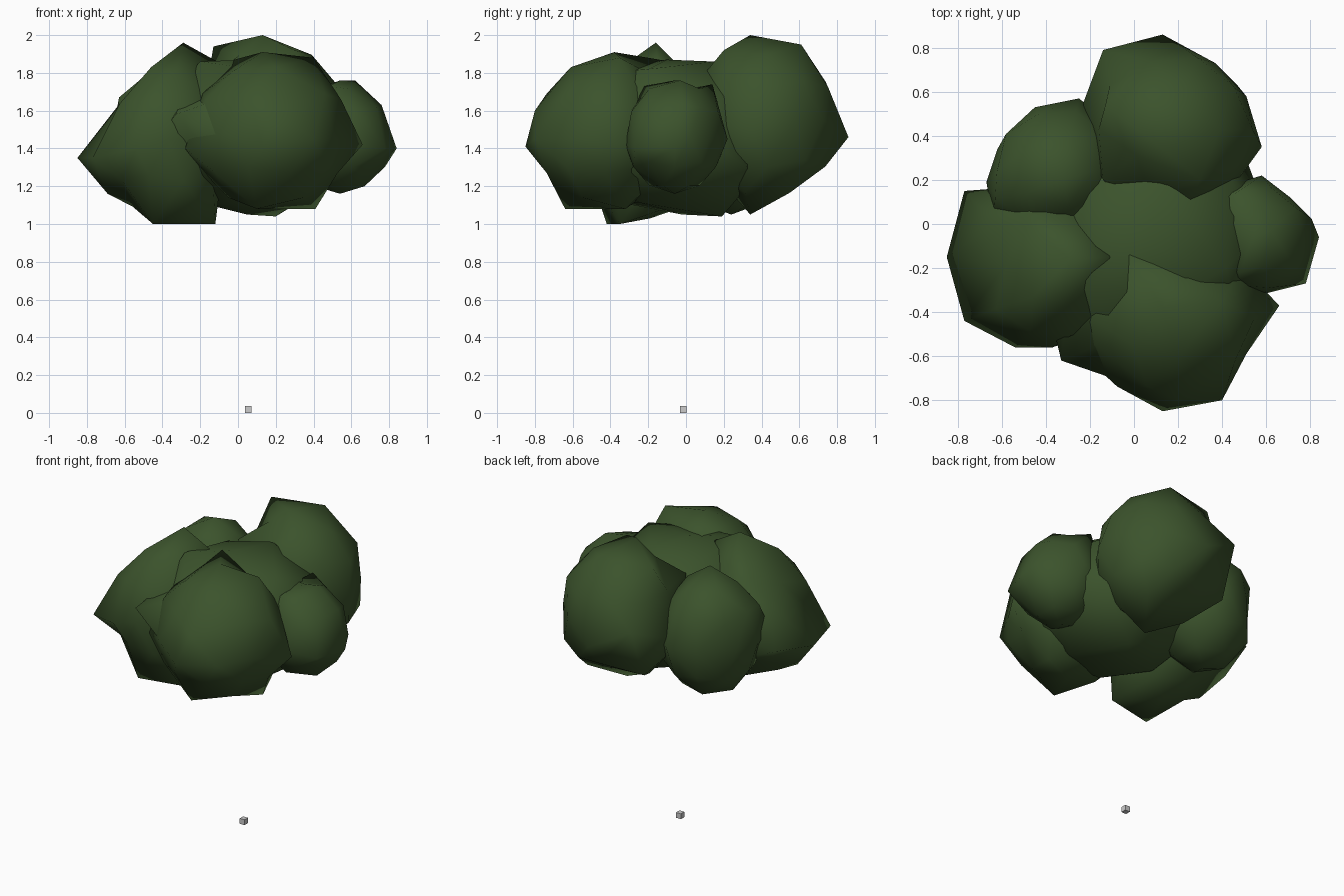
import bpy, bmesh
from mathutils import Vector


def material(name, rgb):
    m = bpy.data.materials.new(name)
    m.diffuse_color = (*rgb, 1)
    return m


LEAF = material("leaf green", (0.044, 0.086, 0.025))
GREY = material("light grey", (0.6, 0.6, 0.6))


def finish(name, bm, mat, smooth):
    bmesh.ops.recalc_face_normals(bm, faces=bm.faces)
    for f in bm.faces:
        f.smooth = smooth
    me = bpy.data.meshes.new(name)
    bm.to_mesh(me)
    bm.free()
    me.materials.append(mat)
    ob = bpy.data.objects.new(name, me)
    bpy.context.collection.objects.link(ob)
    return ob


def clump(name, centre, radii, corners):
    """Low-poly ball whose nearest vertices are pulled out to the given corners."""
    c = Vector(centre)
    bm = bmesh.new()
    bmesh.ops.create_icosphere(bm, subdivisions=2, radius=1)
    free = {v: v.co.normalized() for v in bm.verts}
    for v in bm.verts:
        v.co = c + Vector(a * r for a, r in zip(v.co, radii))
    for p in corners:
        d = Vector((a - b) / r for a, b, r in zip(p, c, radii)).normalized()
        v = max(free, key=lambda k: free[k].dot(d))
        if free[v].dot(d) > 0.85:
            v.co = p
            del free[v]
    return finish(name, bm, LEAF, True)


# Foliage clumps
clump("back_foliage", (0.18, 0.43, 1.53), (0.40, 0.38, 0.43), [
    (0.13, 0.34, 2.0), (0.13, 0.86, 1.46), (0.22, 0.61, 1.95), (-0.13, 0.54, 1.94),
    (-0.14, 0.79, 1.60), (0.37, 0.73, 1.55), (0.51, 0.58, 1.55), (0.58, 0.35, 1.50),
    (0.15, 0.71, 1.29), (0.20, 0.34, 1.05), (0.30, 0.20, 1.92), (-0.23, 0.55, 1.5),
    (0.20, 0.54, 1.19), (0.23, 0.06, 1.75), (-0.15, 0.66, 1.27), (-0.14, 0.20, 1.78)])
clump("front_foliage", (0.17, -0.43, 1.48), (0.42, 0.38, 0.40), [
    (0.13, -0.85, 1.41), (0.40, -0.80, 1.45), (0.66, -0.37, 1.42), (0.51, -0.59, 1.45),
    (0.13, -0.38, 1.91), (0.40, -0.35, 1.88), (0.20, -0.61, 1.83), (0.20, -0.80, 1.60),
    (0.41, -0.32, 1.08), (0.10, -0.64, 1.08), (-0.28, -0.55, 1.40), (-0.17, -0.55, 1.66),
    (-0.02, -0.14, 1.87)])
clump("left_foliage", (-0.38, -0.19, 1.45), (0.34, 0.37, 0.42), [
    (-0.85, -0.15, 1.35), (-0.77, 0.15, 1.40), (-0.77, -0.44, 1.35), (-0.54, -0.56, 1.40),
    (-0.37, -0.56, 1.45), (-0.29, -0.16, 1.96), (-0.46, -0.33, 1.83), (-0.48, 0.00, 1.76),
    (-0.58, -0.18, 1.69), (-0.69, -0.20, 1.16), (-0.45, -0.42, 1.00), (-0.12, -0.35, 1.00),
    (-0.11, -0.15, 1.86)])
clump("back_left_foliage", (-0.35, 0.24, 1.45), (0.32, 0.32, 0.40), [
    (-0.67, 0.19, 1.45), (-0.62, 0.34, 1.45), (-0.45, 0.53, 1.45), (-0.64, 0.02, 1.47),
    (-0.25, 0.57, 1.45), (-0.63, 0.12, 1.67), (-0.32, 0.20, 1.88)])
clump("right_foliage", (0.54, -0.06, 1.46), (0.28, 0.27, 0.30), [
    (0.84, -0.06, 1.40), (0.76, -0.02, 1.63), (0.62, -0.03, 1.76), (0.78, -0.27, 1.40),
    (0.71, 0.12, 1.45), (0.58, 0.22, 1.45), (0.58, -0.32, 1.42), (0.67, -0.12, 1.20),
    (0.48, -0.22, 1.73), (0.46, 0.14, 1.74)])
clump("middle_foliage", (0.08, -0.07, 1.46), (0.53, 0.54, 0.41), [
    (-0.33, -0.62, 1.58), (-0.07, -0.71, 1.45), (0.05, -0.10, 1.87), (0.15, 0.15, 1.86),
    (-0.20, -0.28, 1.86), (0.42, -0.20, 1.82), (0.20, 0.19, 1.04), (0.05, -0.02, 1.05),
    (0.50, 0.32, 1.30)])

# Small base block on the ground
bm = bmesh.new()
bmesh.ops.create_cube(bm, size=0.036)
bmesh.ops.translate(bm, verts=bm.verts, vec=(0.054, -0.015, 0.018))
finish("base_block", bm, GREY, False)
